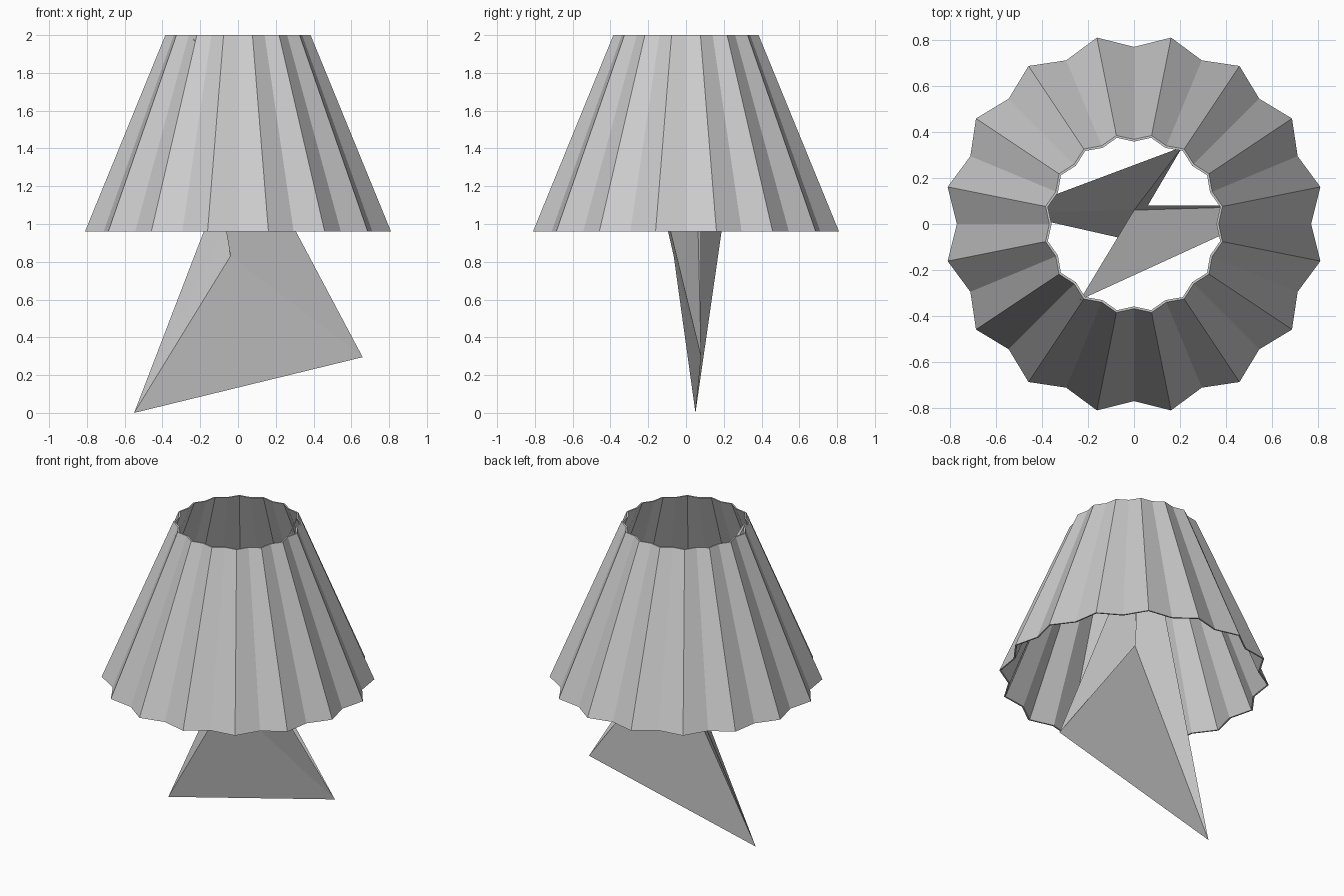
import bpy
import bmesh
from math import sin, cos, pi

cube = bpy.data.objects.get("Cube")
if cube:
    bpy.data.objects.remove(cube, do_unlink=True)


def make_material(name, colour):
    mat = bpy.data.materials.new(name)
    mat.use_nodes = True
    mat.diffuse_color = colour
    mat.node_tree.nodes["Principled BSDF"].inputs["Base Color"].default_value = colour
    return mat


def add_object(name, bm, mat):
    bmesh.ops.recalc_face_normals(bm, faces=bm.faces)
    mesh = bpy.data.meshes.new(name)
    bm.to_mesh(mesh)
    bm.free()
    mesh.materials.append(mat)
    obj = bpy.data.objects.new(name, mesh)
    bpy.context.collection.objects.link(obj)
    return obj


grey = make_material("plain_grey", (0.6, 0.6, 0.6, 1))

# Pleated shade: alternating ridges and valleys, open at both ends
PLEATS = 16
WALL = 0.01


def pleated_ring(bm, ridge, valley, z):
    ring = []
    for i in range(PLEATS * 2):
        angle = i * pi / PLEATS
        radius = ridge if i % 2 else valley
        ring.append(bm.verts.new((radius * cos(angle), radius * sin(angle), z)))
    return ring


bm = bmesh.new()
rings = [
    pleated_ring(bm, 0.826, 0.77, 0.96),
    pleated_ring(bm, 0.392, 0.368, 2.0),
    pleated_ring(bm, 0.392 - WALL, 0.368 - WALL, 2.0),
    pleated_ring(bm, 0.826 - WALL, 0.77 - WALL, 0.96),
]
for lower, upper in zip(rings, rings[1:] + rings[:1]):
    for i in range(PLEATS * 2):
        j = (i + 1) % (PLEATS * 2)
        bm.faces.new((lower[i], lower[j], upper[j], upper[i]))
add_object("lamp_shade", bm, grey)

# Faceted stand: a thin blade twisting up to two tips under the shade rim
corners = {
    "foot": (-0.55, 0.05, 0.0),
    "heel": (0.66, 0.08, 0.295),
    "back_tip": (0.21, 0.335, 1.98),
    "front_tip": (-0.235, -0.33, 1.98),
    "front_fold": (-0.04, -0.065, 0.83),
    "back_fold": (0.06, 0.08, 1.13),
    "saddle": (0.0, 0.06, 1.12),
}
facets = [
    "foot heel front_fold", "heel front_tip front_fold",
    "heel foot back_fold", "foot back_tip back_fold",
    "foot saddle back_tip", "foot front_fold saddle",
    "front_fold front_tip saddle", "heel saddle front_tip",
    "heel back_fold saddle", "back_fold back_tip saddle",
]
bm = bmesh.new()
verts = {key: bm.verts.new(co) for key, co in corners.items()}
for facet in facets:
    bm.faces.new([verts[key] for key in facet.split()])
add_object("lamp_stand", bm, grey)
